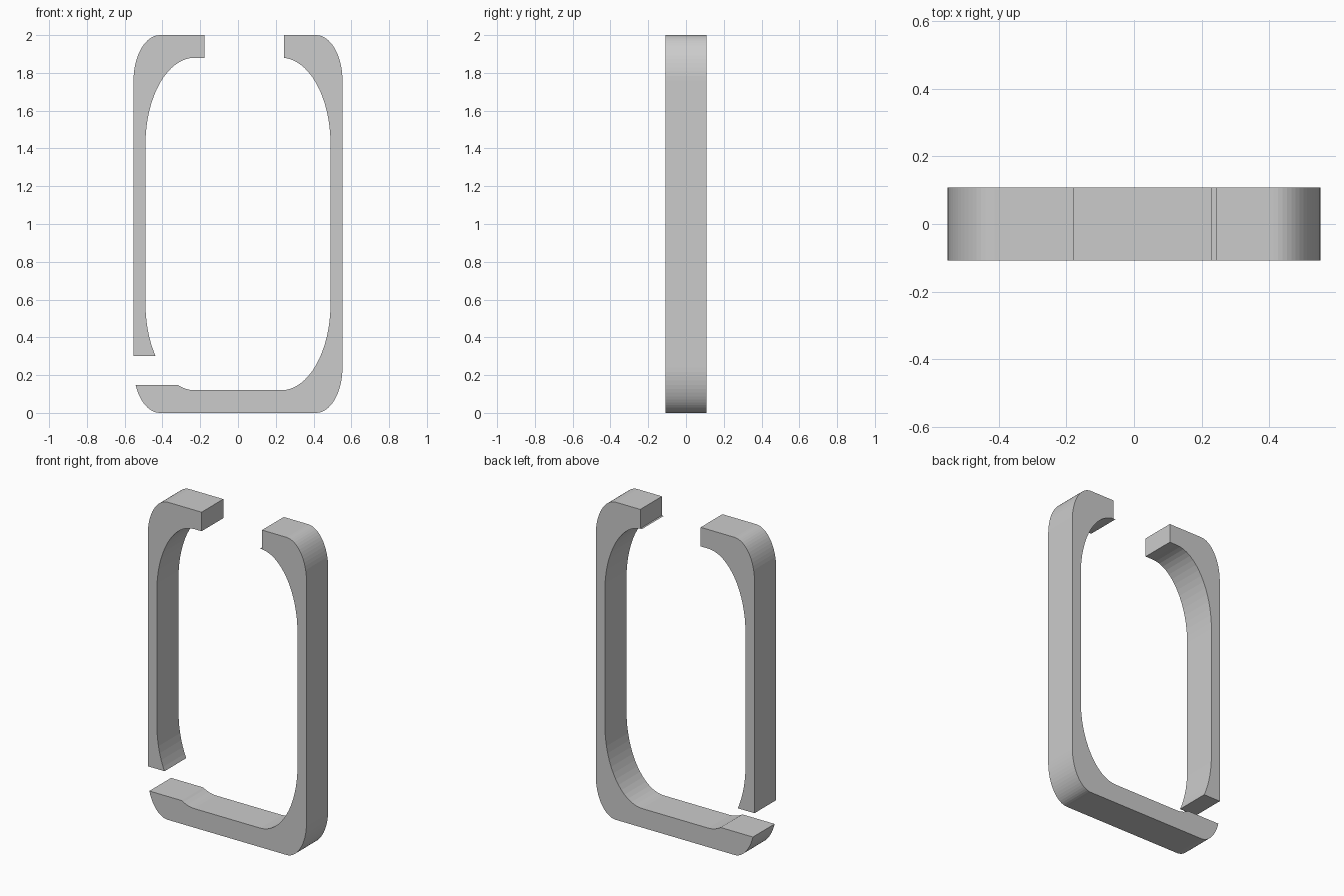
import bpy
import bmesh
from math import sin, cos, radians

if "Cube" in bpy.data.objects:
    bpy.data.objects.remove(bpy.data.objects["Cube"], do_unlink=True)

DEPTH = 0.216
STEPS = 16
# Rounded rectangles: half width, bottom, top, corner radius in x and in z
OUTER = (0.553, 0.0, 2.0, 0.14, 0.24)
INNER = (0.49, 0.12, 1.88, 0.26, 0.46)

grey = bpy.data.materials.new("plain_grey")
grey.use_nodes = True
colour = (0.6, 0.6, 0.6, 1)
grey.diffuse_color = colour
grey.node_tree.nodes["Principled BSDF"].inputs["Base Color"].default_value = colour


def corner(shape, side, up, low=-1.0):
    """Elliptical corner from the side wall to the flat edge, kept above or cut at height low."""
    half, bottom, top, rx, rz = shape
    cx = side * (half - rx)
    cz = top - rz if up > 0 else bottom + rz
    angles = [radians(90 * i / STEPS) for i in range(STEPS + 1)]
    return [(cx + side * rx * cos(a), cz + up * rz * sin(a)) for a in angles]


def cut_at(points, z, keep_above):
    """Trim a run of points at a height, adding the crossing point."""
    result = []
    for i, p in enumerate(points):
        if i and (points[i - 1][1] - z) * (p[1] - z) < 0:
            q = points[i - 1]
            t = (z - q[1]) / (p[1] - q[1])
            result.append((q[0] + t * (p[0] - q[0]), z))
        if (p[1] >= z) == keep_above:
            result.append(p)
    return result


def extrude_profile(name, points):
    bm = bmesh.new()
    face = bm.faces.new([bm.verts.new((x, -DEPTH / 2, z)) for x, z in points])
    moved = bmesh.ops.extrude_face_region(bm, geom=[face])["geom"]
    verts = [v for v in moved if isinstance(v, bmesh.types.BMVert)]
    bmesh.ops.translate(bm, verts=verts, vec=(0, DEPTH, 0))
    bmesh.ops.recalc_face_normals(bm, faces=bm.faces)
    mesh = bpy.data.meshes.new(name)
    bm.to_mesh(mesh)
    bm.free()
    mesh.materials.append(grey)
    obj = bpy.data.objects.new(name, mesh)
    bpy.context.collection.objects.link(obj)


# Hook-shaped side piece, from its lower cut up to the top opening
extrude_profile("right_hook", [(-OUTER[0], 0.3)] + corner(OUTER, -1, 1)
                + [(-0.178, 2.0), (-0.178, 1.88)] + corner(INNER, -1, 1)[::-1]
                + cut_at(corner(INNER, -1, -1), 0.3, True))

# Long piece: top opening, left side, and base up to its slanting tip
extrude_profile("left_and_base_bar", [(0.243, 2.0)] + corner(OUTER, 1, 1)[::-1]
                + corner(OUTER, 1, -1)
                + cut_at(corner(OUTER, -1, -1), 0.147, False)[::-1]
                + cut_at(corner(INNER, -1, -1), 0.147, False)
                + corner(INNER, 1, -1)[::-1] + corner(INNER, 1, 1)
                + [(0.243, 1.88)])
